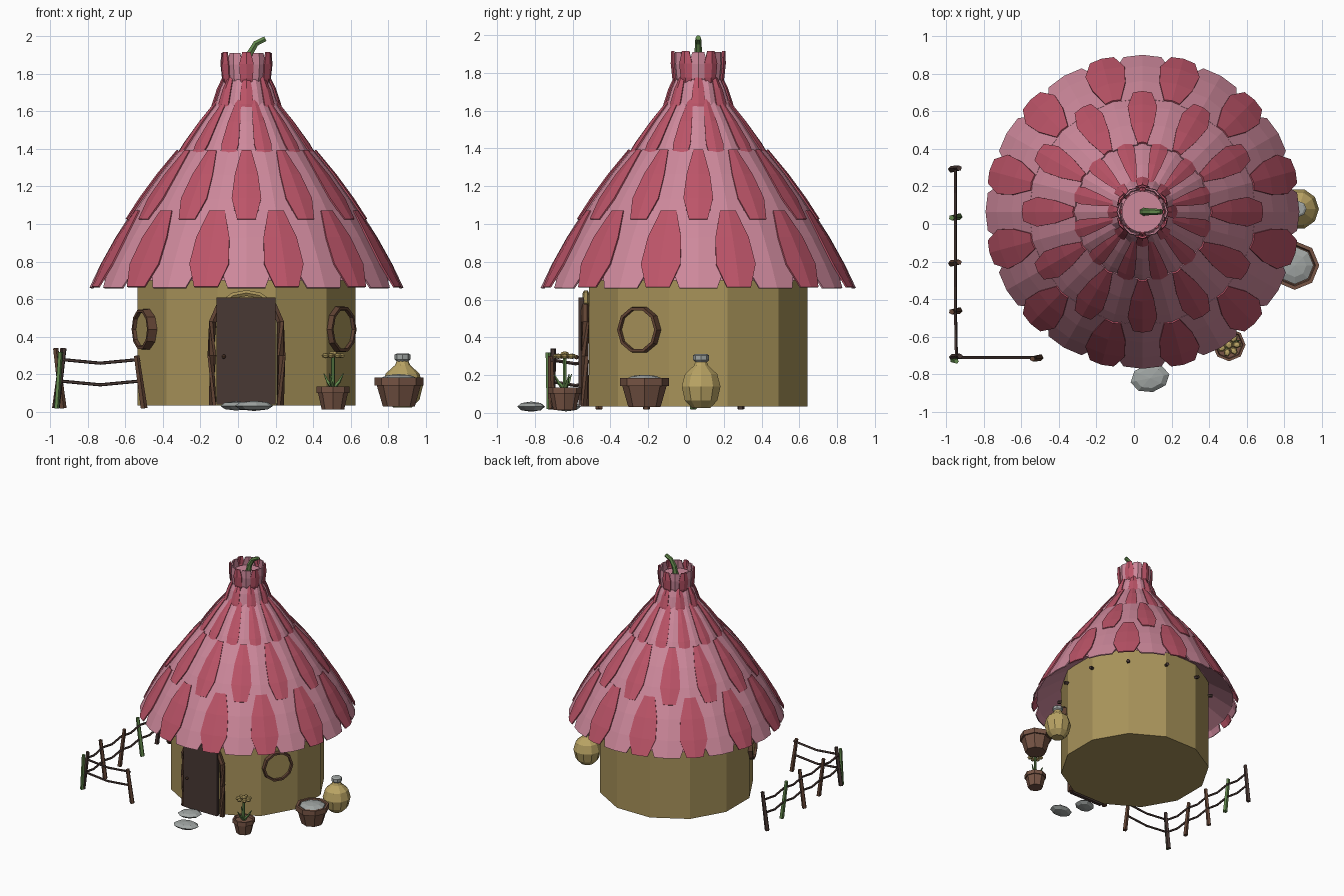
import bpy, bmesh, math
from mathutils import Vector, Matrix

if "Cube" in bpy.data.objects:
    bpy.data.objects.remove(bpy.data.objects["Cube"])

CX, CY = 0.045, 0.065  # house axis


def material(name, r, g, b):
    m = bpy.data.materials.new(name)
    lin = [((c / 255 + 0.055) / 1.055) ** 2.4 for c in (r, g, b)]
    m.diffuse_color = (*lin, 1)
    m.use_nodes = True
    m.node_tree.nodes["Principled BSDF"].inputs["Base Color"].default_value = m.diffuse_color
    return m


PINK = material("light pink", 205, 136, 155)
ROSE = material("rose red", 188, 84, 104)
TAN = material("straw wall", 168, 147, 90)
DOOR = material("dark door wood", 72, 56, 52)
WOOD = material("brown wood", 98, 68, 52)
CLAY = material("clay pot", 118, 84, 68)
GREY = material("grey stone", 160, 165, 163)
GREEN = material("leaf green", 98, 136, 76)
GOLD = material("pale gold", 186, 164, 100)


def make(name, bm, mats, mat_rule=None):
    bmesh.ops.recalc_face_normals(bm, faces=bm.faces)
    me = bpy.data.meshes.new(name)
    bm.to_mesh(me)
    bm.free()
    ob = bpy.data.objects.new(name, me)
    bpy.context.collection.objects.link(ob)
    for m in mats:
        me.materials.append(m)
    return ob


def lathe(name, profile, n, loc, mat, turn=0.0, closed=False, normal=None):
    """Spin (radius, height) points round an axis; ends are capped unless closed into a ring."""
    bm = bmesh.new()
    rings = []
    for r, z in profile:
        rings.append([bm.verts.new((r * math.cos(turn + math.tau * i / n),
                                    r * math.sin(turn + math.tau * i / n), z)) for i in range(n)])
    pairs = list(zip(rings, rings[1:]))
    if closed:
        pairs.append((rings[-1], rings[0]))
    for a, b in pairs:
        for i in range(n):
            j = (i + 1) % n
            bm.faces.new((a[i], a[j], b[j], b[i]))
    if not closed:
        bm.faces.new(rings[0])
        bm.faces.new(rings[-1])
    rot = Matrix.Identity(4)
    if normal is not None:
        rot = Vector(normal).to_track_quat('Z', 'Y').to_matrix().to_4x4()
    bm.transform(Matrix.Translation(loc) @ rot)
    return make(name, bm, [mat])


def tube(name, pts, r0, mat, r1=None, sides=6):
    """Tapered stick through a few points."""
    r1 = r0 if r1 is None else r1
    pts = [Vector(p) for p in pts]
    bm = bmesh.new()
    rings = []
    for k, p in enumerate(pts):
        d = pts[min(k + 1, len(pts) - 1)] - pts[max(k - 1, 0)]
        q = d.to_track_quat('Z', 'Y')
        r = r0 + (r1 - r0) * k / (len(pts) - 1)
        rings.append([bm.verts.new(p + q @ Vector((r * math.cos(math.tau * i / sides),
                                                   r * math.sin(math.tau * i / sides), 0)))
                      for i in range(sides)])
    for a, b in zip(rings, rings[1:]):
        for i in range(sides):
            j = (i + 1) % sides
            bm.faces.new((a[i], a[j], b[j], b[i]))
    bm.faces.new(rings[0])
    bm.faces.new(rings[-1])
    return make(name, bm, [mat])


def box(name, lo, hi, mat):
    bm = bmesh.new()
    bmesh.ops.create_cube(bm, size=1)
    lo, hi = Vector(lo), Vector(hi)
    bm.transform(Matrix.Translation((lo + hi) / 2) @ Matrix.Diagonal((*(hi - lo), 1)))
    return make(name, bm, [mat])


def blob(name, loc, size, mat, u=8, v=5, turn=0.0):
    bm = bmesh.new()
    bmesh.ops.create_uvsphere(bm, u_segments=u, v_segments=v, radius=1)
    bm.transform(Matrix.Translation(loc) @ Matrix.Rotation(turn, 4, 'Z') @ Matrix.Diagonal((*size, 1)))
    return make(name, bm, [mat])


def petal_row(name, tip, root, count, start, mat, widths, lift):
    """Ring of six-cornered petals lying between a tip and a root (radius, height)."""
    bm = bmesh.new()
    for k in range(count):
        a = start + math.tau * k / count
        rows = []
        for t, w in zip((0, 0.3, 0.65, 1), widths):
            r = tip[0] + (root[0] - tip[0]) * t + lift + 0.05 * t * (1 - t)
            z = tip[1] + (root[1] - tip[1]) * t
            w = math.radians(w)
            rows.append([bm.verts.new((CX + (r - 0.006 * abs(s)) * math.cos(a + s * w),
                                       CY + (r - 0.006 * abs(s)) * math.sin(a + s * w), z))
                         for s in (-1, 0, 1)])
        for p, q in zip(rows, rows[1:]):
            for i in (0, 1):
                bm.faces.new((p[i], p[i + 1], q[i + 1], q[i]))
    ob = make(name, bm, [mat])
    sol = ob.modifiers.new("thickness", 'SOLIDIFY')
    sol.thickness = 0.01
    sol.offset = 0


# Walls: twelve flat sides
lathe("wall", [(0.6, 0.035), (0.6, 0.84)], 12, (CX, CY, 0), TAN, math.radians(15))

# Roof: lining under overlapping petal rows
lathe("roof_lining", [(0.59, 0.83), (0.80, 0.70), (0.73, 0.83), (0.60, 1.02), (0.49, 1.19), (0.37, 1.34),
                      (0.25, 1.49), (0.16, 1.6), (0.10, 1.76), (0.11, 1.85)], 24, (CX, CY, 0), PINK)
rows = [("eave", (0.830, 0.66), (0.60, 1.07), 12, 0, 1),
        ("middle", (0.63, 1.02), (0.36, 1.39), 12, 0.5, 1),
        ("upper", (0.395, 1.32), (0.15, 1.66), 12, 0, 1),
        ("neck", (0.185, 1.56), (0.105, 1.80), 8, 0.5, 1.5),
        ("crown", (0.130, 1.91), (0.105, 1.70), 6, 0, 2)]
for nm, tip, root, n, half, k in rows:
    step = math.tau / n
    petal_row(nm + "_light_petals", tip, root, n, half * step, PINK, [w * k for w in (7, 11, 11.5, 11)], 0)
    petal_row(nm + "_rose_petals", (tip[0], tip[1] + 0.005), root, n, (half + 0.5) * step, ROSE,
              [w * k for w in (4.5, 8, 7.5, 4)], 0.008)
tube("roof_stem", [(0.05, CY, 1.84), (0.065, CY, 1.91), (0.095, CY, 1.96), (0.145, CY, 1.985)],
     0.022, GREEN, 0.015)

# Rafter ends under the eaves
for i in range(12):
    a = math.radians(15 + 30 * i)
    c, s = math.cos(a), math.sin(a)
    tube("rafter_end", [(CX + 0.56 * c, CY + 0.56 * s, 0.71), (CX + 0.63 * c, CY + 0.63 * s, 0.70)], 0.014, DOOR)

# Door with bowed jambs, arch and knob
box("door", (-0.115, -0.57, 0.04), (0.20, -0.54, 0.61), DOOR)
for s in (-1, 1):
    tube("door_jamb", [(CX + s * 0.18, -0.535, 0.035), (CX + s * 0.185, -0.535, 0.3),
                       (CX + s * 0.18, -0.535, 0.48), (CX + s * 0.14, -0.535, 0.57)], 0.022, WOOD)
tube("door_arch", [(CX - 0.14, -0.53, 0.57), (CX - 0.07, -0.53, 0.62), (CX, -0.53, 0.633),
                   (CX + 0.07, -0.53, 0.62), (CX + 0.14, -0.53, 0.57)], 0.018, TAN)
blob("door_knob", (-0.075, -0.58, 0.295), (0.012, 0.012, 0.012), WOOD, 6, 4)

# Round windows
for deg, dist, r in ((-32, 0.583, 0.13), (204, 0.59, 0.115)):
    a = math.radians(deg)
    nrm = (math.cos(a), math.sin(a), 0)
    at = (CX + dist * nrm[0], CY + dist * nrm[1], 0.44)
    lathe("window_frame", [(r - 0.028, -0.03), (r - 0.022, 0.03), (r - 0.006, 0.03), (r, -0.03)],
          10, at, WOOD, closed=True, normal=nrm)
    lathe("window_pane", [(r - 0.02, -0.03), (r - 0.02, 0.012)], 10, at, TAN, normal=nrm)

# Fence: posts, then two sagging rails per bay
posts = [(-0.95, 0.29, DOOR), (-0.95, 0.04, GREEN), (-0.95, -0.21, WOOD), (-0.95, -0.46, WOOD),
         (-0.945, -0.71, DOOR), (-0.52, -0.71, WOOD)]
for k, (x, y, m) in enumerate(posts):
    lean = 0.02 if k % 2 == 0 else -0.02
    tube("fence_post", [(x - lean, y, 0.02), (x + lean, y + lean / 3, 0.34 if k < 5 else 0.3)], 0.019, m, 0.015, 5)
tube("corner_shoot", [(-0.965, -0.725, 0.02), (-0.945, -0.73, 0.32)], 0.014, GREEN, sides=5)
for (x0, y0, _), (x1, y1, _) in zip(posts, posts[1:]):
    for z in (0.165, 0.28):
        tube("fence_rail", [(x0, y0, z), ((x0 + x1) / 2, (y0 + y1) / 2, z - 0.02), (x1, y1, z)], 0.009, DOOR, sides=5)

# Stepping stones
blob("front_stone", (0.085, -0.82, 0.033), (0.105, 0.075, 0.027), GREY, 8, 4, 0.2)
blob("door_stone", (-0.01, -0.635, 0.033), (0.095, 0.075, 0.025), GREY, 8, 4, 0.5)


def pot(name, x, y, z0, z1, base, top, n=8):
    h = z1 - z0
    lathe(name, [(base, z0), (top * 0.9, z0 + h * 0.72), (top, z0 + h * 0.72), (top, z1),
                 (top * 0.85, z1), (top * 0.8, z1 - h * 0.15)], n, (x, y, 0), CLAY)


# Large pot filled with pebble-grey grain
pot("large_pot", 0.855, -0.22, 0.03, 0.185, 0.085, 0.13)
blob("pot_filling", (0.855, -0.22, 0.17), (0.105, 0.105, 0.032), GREY)

# Round jug with stopper
lathe("jug", [(0.05, 0.025), (0.09, 0.065), (0.108, 0.14), (0.09, 0.205), (0.04, 0.25), (0.03, 0.275)],
      10, (0.875, 0.08, 0), GOLD)
lathe("jug_stopper", [(0.028, 0.265), (0.042, 0.28), (0.042, 0.305), (0.03, 0.312)], 8, (0.875, 0.08, 0), GREY)

# Potted flower
FX, FY = 0.505, -0.642
pot("flower_pot", FX, FY, 0.015, 0.135, 0.06, 0.088)
tube("flower_stem", [(FX, FY, 0.11), (FX, FY, 0.30)], 0.011, GREEN)
blob("flower_center", (FX, FY, 0.31), (0.024, 0.024, 0.016), GOLD, 6, 4)
for i in range(7):
    a = math.tau * i / 7
    blob("flower_petal", (FX + 0.042 * math.cos(a), FY + 0.042 * math.sin(a), 0.30),
         (0.024, 0.019, 0.014), GOLD, 6, 4, a)
for a in (0.4, 2.5, 4.4):
    c, s = math.cos(a), math.sin(a)
    tube("flower_leaf", [(FX, FY, 0.125), (FX + 0.035 * c, FY + 0.035 * s, 0.16),
                         (FX + 0.06 * c, FY + 0.06 * s, 0.205)], 0.014, GREEN, 0.003, 4)
